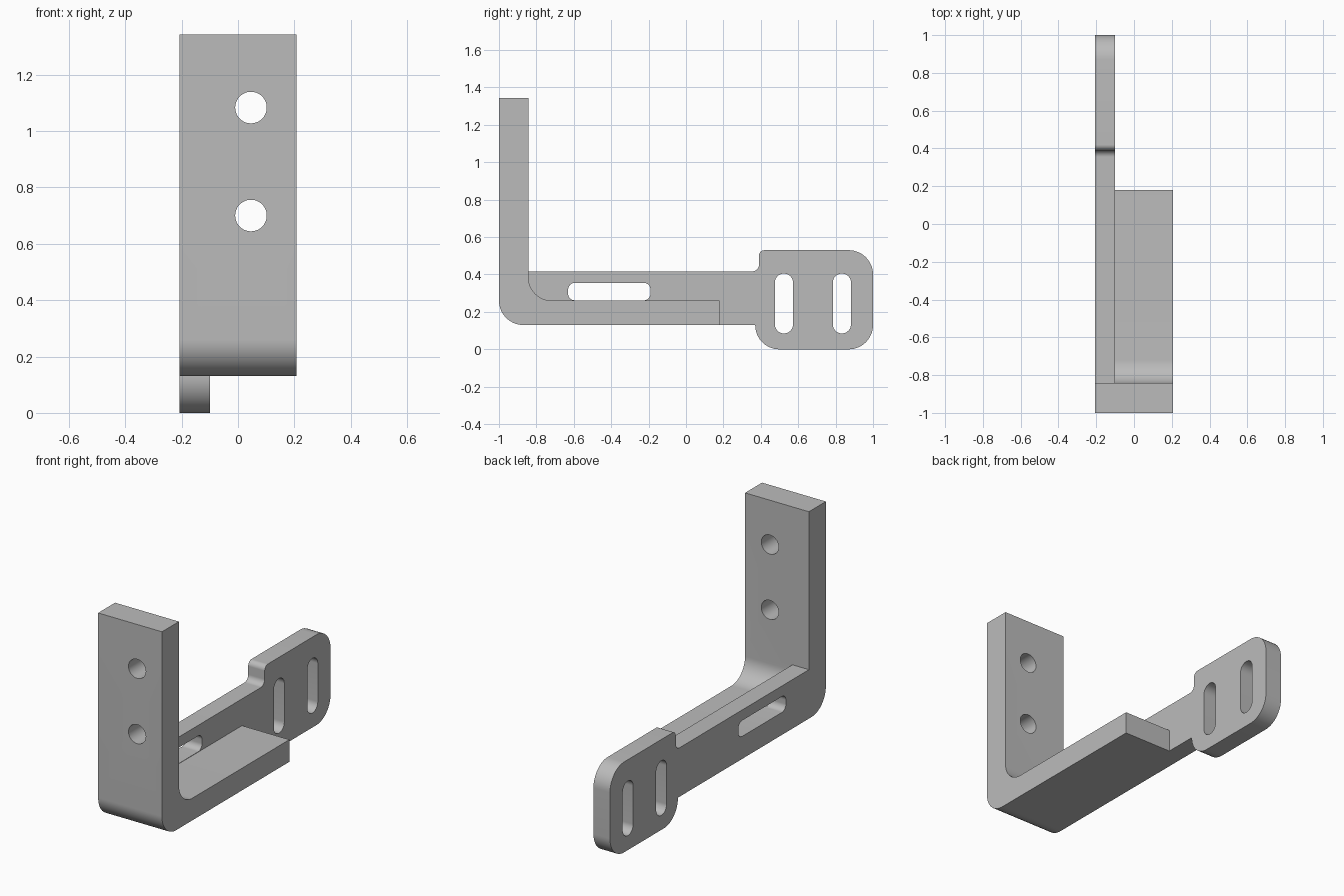
import bpy
import bmesh
from math import tan, pi
from mathutils import Vector

cube = bpy.data.objects.get("Cube")
if cube:
    bpy.data.objects.remove(cube)

steel = bpy.data.materials.new("grey steel")
steel.use_nodes = True
steel.diffuse_color = (0.5, 0.5, 0.5, 1)
steel.node_tree.nodes["Principled BSDF"].inputs["Base Color"].default_value = (0.5, 0.5, 0.5, 1)


def rounded(corners, steps=12):
    """Outline from (u, v, radius) corners, each rounded by a tangent arc."""
    out = []
    for i, (u, v, r) in enumerate(corners):
        p = Vector((u, v))
        if r == 0:
            out.append(p)
            continue
        a = (Vector(corners[i - 1][:2]) - p).normalized()
        b = (Vector(corners[(i + 1) % len(corners)][:2]) - p).normalized()
        reach = r / tan(a.angle(b) / 2)
        start, end = p + a * reach, p + b * reach
        centre = p + (a + b).normalized() * (reach ** 2 + r ** 2) ** 0.5
        for k in range(steps + 1):
            spoke = (start - centre).lerp(end - centre, k / steps)
            out.append(centre + spoke.normalized() * r)
    return out


def prism(name, outline, x0, x1):
    """Extrude a side (y, z) outline from x0 to x1."""
    bm = bmesh.new()
    face = bm.faces.new([bm.verts.new((x0, p.x, p.y)) for p in outline])
    grown = bmesh.ops.extrude_face_region(bm, geom=[face])["geom"]
    moved = [g for g in grown if isinstance(g, bmesh.types.BMVert)]
    bmesh.ops.translate(bm, verts=moved, vec=(x1 - x0, 0, 0))
    bmesh.ops.recalc_face_normals(bm, faces=bm.faces)
    mesh = bpy.data.meshes.new(name)
    bm.to_mesh(mesh)
    bm.free()
    mesh.materials.append(steel)
    ob = bpy.data.objects.new(name, mesh)
    bpy.context.collection.objects.link(ob)
    return ob


def combine(target, tool, operation):
    """Apply a boolean and remove the tool."""
    mod = target.modifiers.new("combine", "BOOLEAN")
    mod.operation, mod.solver, mod.object = operation, "EXACT", tool
    bpy.context.view_layer.objects.active = target
    bpy.ops.object.modifier_apply(modifier=mod.name)
    bpy.data.objects.remove(tool)


LEFT, RIGHT, WEB = 0.207, -0.207, -0.1

# Bent strap: upright and foot
bracket = prism("bracket", rounded([
    (-1, 0.13, 0.13), (0.18, 0.13, 0), (0.18, 0.26, 0),
    (-0.843, 0.26, 0.125), (-0.843, 1.343, 0), (-1, 1.343, 0)]), RIGHT, LEFT)

# Side plate with a wider mounting head
plate = prism("side_plate", rounded([
    (-0.9, 0.2, 0), (-0.8, 0.13, 0), (0.37, 0.13, 0), (0.37, 0, 0.129),
    (1, 0, 0.13), (1, 0.53, 0.13), (0.39, 0.53, 0.03),
    (0.39, 0.417, 0.035), (-0.9, 0.417, 0)]), RIGHT, WEB)
combine(bracket, plate, "UNION")

# Slots through the side plate: y range, z range, corner radius
for y0, y1, z0, z1, r in [(-0.63, -0.19, 0.262, 0.355, 0.035),
                          (0.475, 0.572, 0.085, 0.405, 0.048),
                          (0.785, 0.882, 0.085, 0.405, 0.048)]:
    slot = prism("slot_cutter", rounded(
        [(y0, z0, r), (y1, z0, r), (y1, z1, r), (y0, z1, r)], 8), RIGHT - 0.1, WEB + 0.05)
    combine(bracket, slot, "DIFFERENCE")

# Round holes through the upright
for z in (0.7, 1.083):
    bpy.ops.mesh.primitive_cylinder_add(vertices=48, radius=0.056, depth=0.4,
                                        location=(0.046, -0.92, z), rotation=(pi / 2, 0, 0))
    hole = bpy.context.object
    hole.data.materials.append(steel)
    combine(bracket, hole, "DIFFERENCE")

bpy.ops.object.select_all(action="DESELECT")
bracket.select_set(True)
bpy.context.view_layer.objects.active = bracket
bpy.ops.object.shade_smooth_by_angle(angle=pi / 6)
